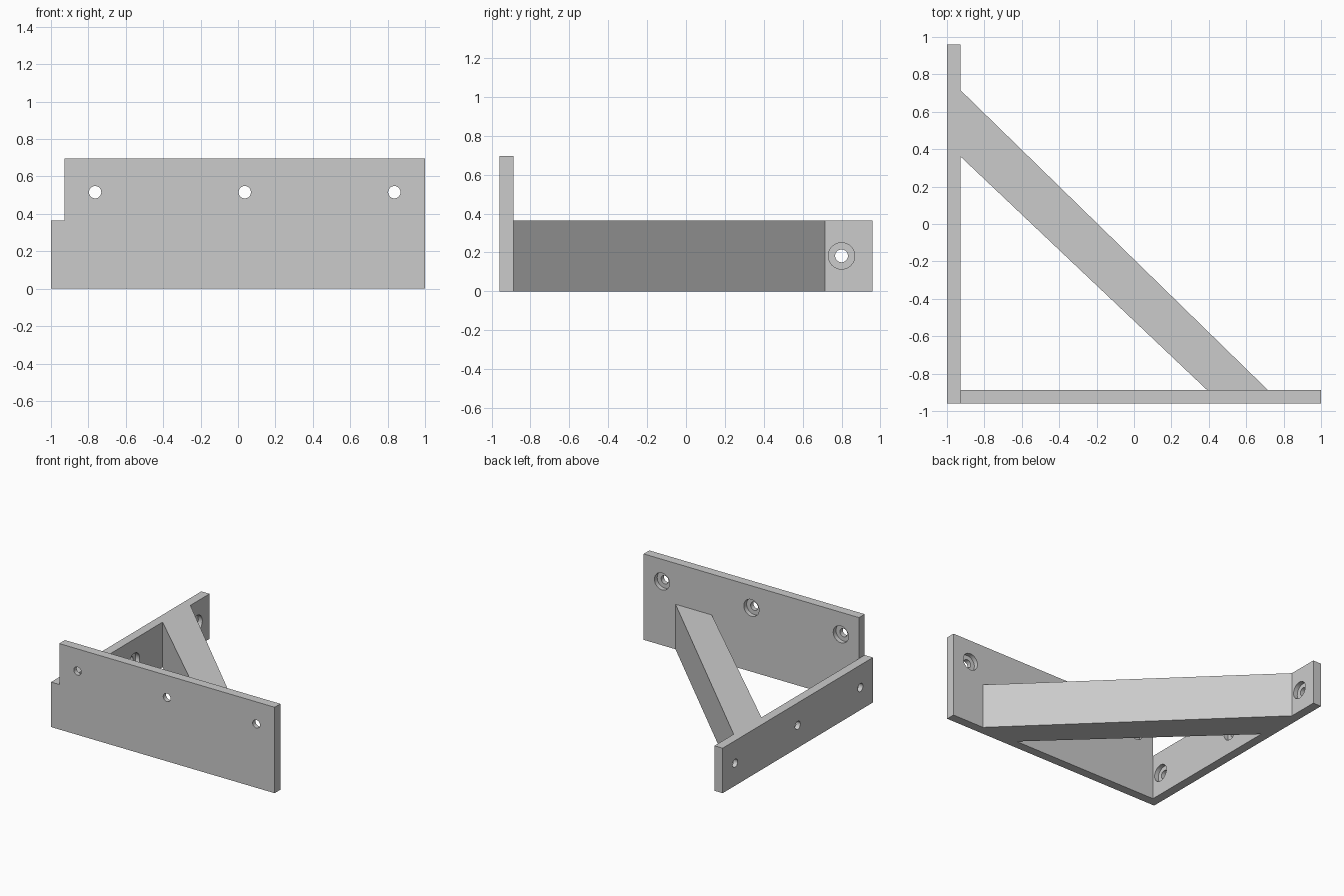
import bpy
import bmesh
from mathutils import Matrix, Vector

if "Cube" in bpy.data.objects:
    bpy.data.objects.remove(bpy.data.objects["Cube"])

T = 0.073            # plate thickness
LOW, HIGH = 0.364, 0.695
X0, X1 = -1.0, 1.0
Y0, Y1 = -0.96, 0.96
XI, YI = X0 + T, Y0 + T   # inner faces of the plates
HOLE, BORE, DEPTH = 0.033, 0.068, 0.036

grey = bpy.data.materials.new("light grey")
grey.use_nodes = True
grey.diffuse_color = (0.6, 0.6, 0.6, 1)
grey.node_tree.nodes["Principled BSDF"].inputs["Base Color"].default_value = (0.6, 0.6, 0.6, 1)


def make_object(name, bm):
    bmesh.ops.recalc_face_normals(bm, faces=bm.faces)
    mesh = bpy.data.meshes.new(name)
    bm.to_mesh(mesh)
    bm.free()
    mesh.materials.append(grey)
    obj = bpy.data.objects.new(name, mesh)
    bpy.context.collection.objects.link(obj)
    return obj


def prism(name, points, sweep):
    """Extrude a planar outline along a vector."""
    bm = bmesh.new()
    face = bm.faces.new([bm.verts.new(p) for p in points])
    result = bmesh.ops.extrude_face_region(bm, geom=[face], use_keep_orig=True)
    moved = [v for v in result["geom"] if isinstance(v, bmesh.types.BMVert)]
    bmesh.ops.translate(bm, verts=moved, vec=sweep)
    return make_object(name, bm)


def cut_cylinder(obj, centre, axis, radius, length):
    """Subtract a cylinder from a part."""
    bm = bmesh.new()
    turn = Vector((0, 0, 1)).rotation_difference(axis).to_matrix().to_4x4()
    bmesh.ops.create_cone(bm, cap_ends=True, segments=32, radius1=radius, radius2=radius,
                          depth=length, matrix=Matrix.Translation(centre) @ turn)
    cutter = make_object("hole_cutter", bm)
    cutter.hide_render = True
    mod = obj.modifiers.new("hole", "BOOLEAN")
    mod.operation = "DIFFERENCE"
    mod.solver = "EXACT"
    mod.object = cutter
    bpy.context.view_layer.objects.active = obj
    bpy.ops.object.modifier_apply(modifier=mod.name)
    bpy.data.objects.remove(cutter)


def screw_hole(obj, inner_point, axis):
    """Through hole with a counterbore sunk into the inner face."""
    cut_cylinder(obj, inner_point, axis, BORE, 2 * DEPTH)
    cut_cylinder(obj, inner_point, axis, HOLE, 4 * T)


# Tall front plate, notched down to the side plate at its corner
outline = [(X0, 0), (X1, 0), (X1, HIGH), (XI, HIGH), (XI, LOW), (X0, LOW)]
front_plate = prism("front_plate", [(x, Y0, z) for x, z in outline], (0, T, 0))

# Low side plate
outline = [(X0, YI), (XI, YI), (XI, Y1), (X0, Y1)]
side_plate = prism("side_plate", [(x, y, 0) for x, y in outline], (0, 0, LOW))

# Diagonal brace between the inner faces
outline = [(XI, 0.36), (0.39, YI), (0.715, YI), (XI, 0.715)]
brace = prism("diagonal_brace", [(x, y, 0) for x, y in outline], (0, 0, LOW))

# Three screw holes in each plate
for offset in (-0.8, 0, 0.8):
    screw_hole(front_plate, Vector((offset + 0.036, YI, 0.516)), Vector((0, 1, 0)))
    screw_hole(side_plate, Vector((XI, offset, LOW / 2)), Vector((1, 0, 0)))

# Round hole walls, crisp edges
for obj in (front_plate, side_plate):
    bpy.ops.object.select_all(action="DESELECT")
    obj.select_set(True)
    bpy.context.view_layer.objects.active = obj
    bpy.ops.object.shade_smooth_by_angle()
